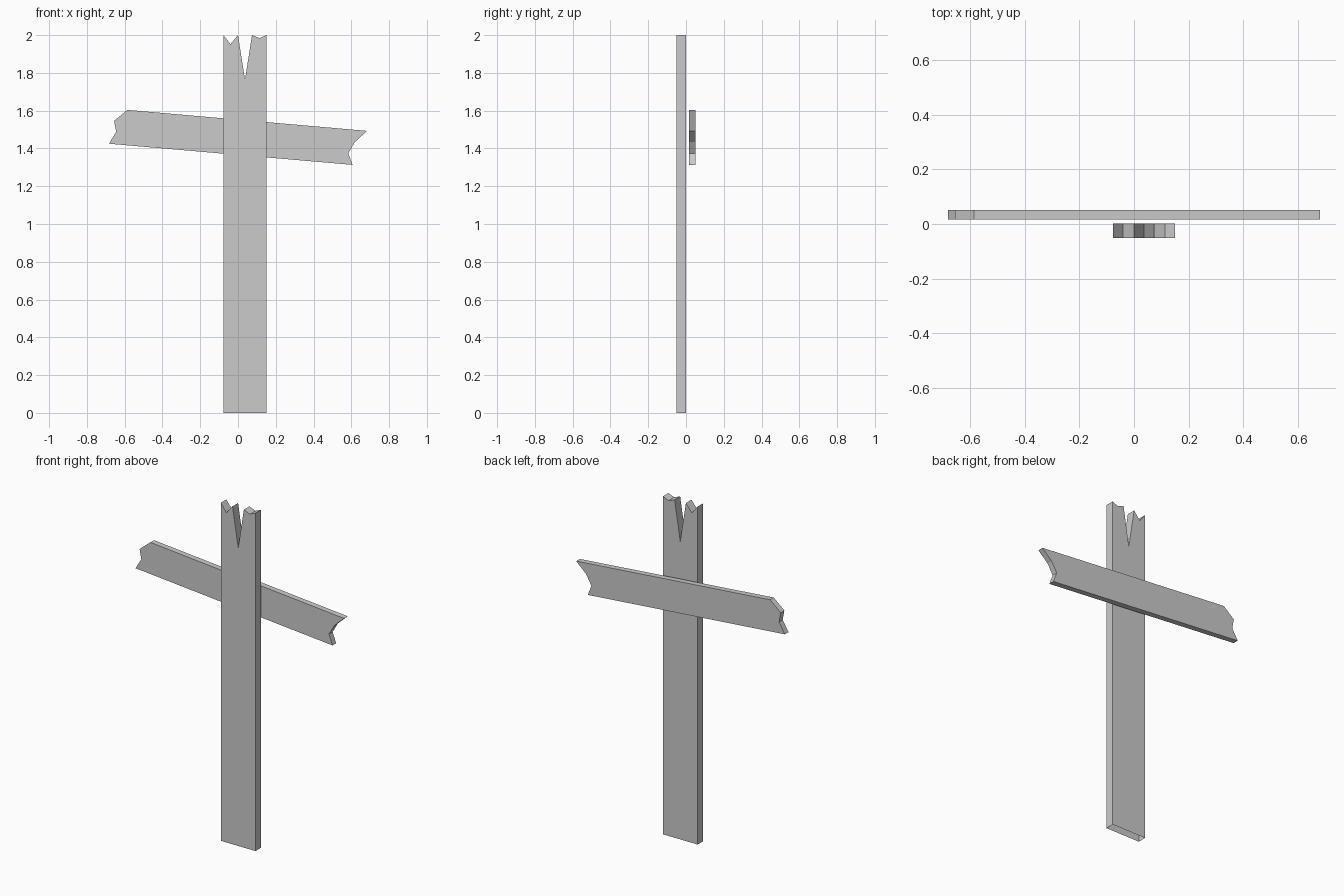
import bpy, bmesh

if "Cube" in bpy.data.objects:
    bpy.data.objects.remove(bpy.data.objects["Cube"])


def board(name, outline, y0, y1, open_bottom=False):
    """Extrude an (x, z) outline from y0 to y1 as a flat-shaded board."""
    bm = bmesh.new()
    face = bm.faces.new([bm.verts.new((x, y0, z)) for x, z in outline])
    ext = bmesh.ops.extrude_face_region(bm, geom=[face], use_keep_orig=True)
    moved = [v for v in ext["geom"] if isinstance(v, bmesh.types.BMVert)]
    bmesh.ops.translate(bm, verts=moved, vec=(0, y1 - y0, 0))
    bmesh.ops.recalc_face_normals(bm, faces=bm.faces)
    if open_bottom:
        base = [f for f in bm.faces if all(v.co.z < 0.001 for v in f.verts)]
        bmesh.ops.delete(bm, geom=base, context='FACES_ONLY')
    mesh = bpy.data.meshes.new(name)
    bm.to_mesh(mesh)
    bm.free()
    obj = bpy.data.objects.new(name, mesh)
    bpy.context.collection.objects.link(obj)
    return obj


# Upright post with splintered top and open underside
board("post", [(-0.077, 0), (0.15, 0), (0.15, 2.0), (0.114, 1.984),
               (0.074, 2.0), (0.037, 1.763), (0.0, 2.0),
               (-0.04, 1.952), (-0.077, 2.0)], -0.051, 0.001, True)

# Tilted crossboard with broken ends, floating just behind the post
board("crossboard", [(-0.683, 1.425), (0.607, 1.313), (0.584, 1.374),
                     (0.618, 1.433), (0.683, 1.493), (-0.586, 1.604),
                     (-0.656, 1.546), (-0.645, 1.488)], 0.017, 0.051)
